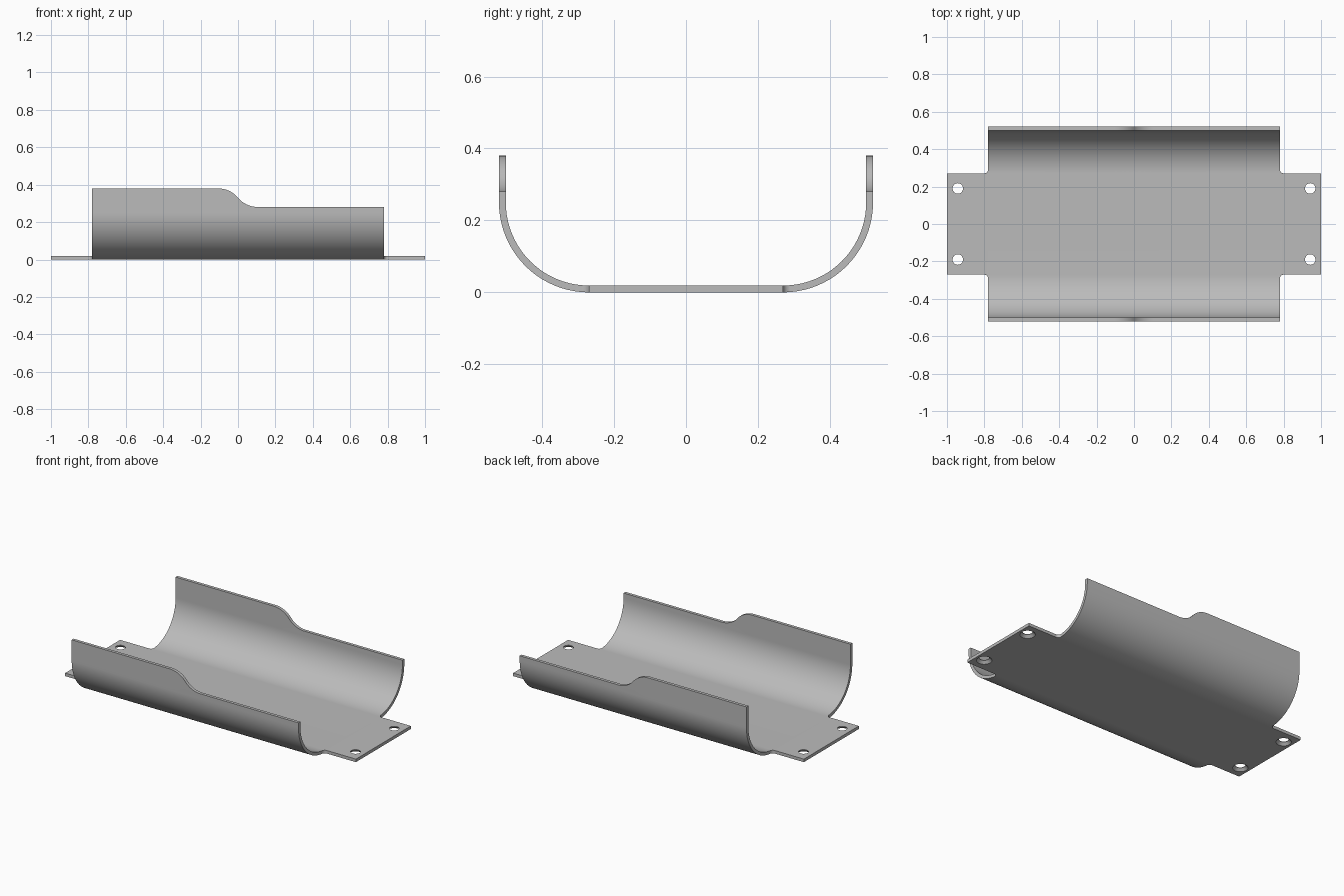
import bpy, bmesh
from math import sin, cos, pi, sqrt, asin

if "Cube" in bpy.data.objects:
    bpy.data.objects.remove(bpy.data.objects["Cube"])

BASE, BEND, SHEET = 0.27, 0.25, 0.019      # base half width, bend radius, thickness
END, TAB = 0.78, 1.0                       # trough and tab half lengths
HIGH, LOW, STEP = 0.38, 0.281, 0.105       # rim heights and half length of the step
SEGS = 20
FILLET = BEND * sin(pi / 2 / SEGS)

steel = bpy.data.materials.new("grey_steel")
steel.use_nodes = True
steel.diffuse_color = (0.5, 0.5, 0.5, 1)
steel.node_tree.nodes["Principled BSDF"].inputs["Base Color"].default_value = (0.5, 0.5, 0.5, 1)


def make_object(name, bm):
    mesh = bpy.data.meshes.new(name)
    bm.to_mesh(mesh)
    bm.free()
    mesh.materials.append(steel)
    obj = bpy.data.objects.new(name, mesh)
    bpy.context.collection.objects.link(obj)
    return obj


def apply_modifier(obj, mod):
    bpy.ops.object.select_all(action='DESELECT')
    obj.select_set(True)
    bpy.context.view_layer.objects.active = obj
    bpy.ops.object.modifier_apply(modifier=mod.name)


def add_face(bm, points):
    bm.faces.new([bm.verts.new(p) for p in points])


# Rim outline: two tangent arcs step down from the high to the low half
half = (HIGH - LOW) / 2
arc_r = (STEP ** 2 + half ** 2) / (2 * half)
sweep = asin(STEP / arc_r)
arc = [sweep * i / 10 for i in range(11)]
rim = [(-END, HIGH)]
rim += [(-STEP + arc_r * sin(a), HIGH - arc_r * (1 - cos(a))) for a in arc]
rim += [(STEP - arc_r * sin(a), LOW + arc_r * (1 - cos(a))) for a in arc[-2::-1]]
rim += [(END, LOW)]


# Trough: one cross-section per rim station
def section(x, top):
    side = [(BASE + BEND * sin(a), BEND * (1 - cos(a)))
            for a in (pi / 2 * i / SEGS for i in range(SEGS + 1))]
    side.append((BASE + BEND, top))
    return [(x, -y, z) for y, z in reversed(side)] + [(x, y, z) for y, z in side]


bm = bmesh.new()
rows = [section(x, top) for x, top in rim]
for a, b in zip(rows, rows[1:]):
    for j in range(len(a) - 1):
        add_face(bm, (a[j], b[j], b[j + 1], a[j + 1]))

# End tabs with rounded inner corners that follow the bend
inner = END + FILLET
for sx in (-1, 1):
    for x0, x1 in ((END, inner), (inner, TAB)):
        pts = [(sx * x0, -BASE, 0), (sx * x1, -BASE, 0), (sx * x1, BASE, 0), (sx * x0, BASE, 0)]
        add_face(bm, pts[::sx])
    for sy in (-1, 1):
        pts = [(sx * END, sy * BASE, 0)]
        for i in range(9):
            a = pi / 2 * i / 8
            x, dy = inner - FILLET * sin(a), FILLET * (1 - cos(a))
            pts.append((sx * x, sy * (BASE + dy), BEND - sqrt(BEND ** 2 - dy ** 2)))
        add_face(bm, pts[::sx * sy])
bmesh.ops.remove_doubles(bm, verts=bm.verts, dist=0.0001)
tray = make_object("bent_sheet_tray", bm)

solid = tray.modifiers.new("Thickness", 'SOLIDIFY')
solid.thickness = SHEET
solid.offset = 1
solid.use_even_offset = True
apply_modifier(tray, solid)

# Countersunk screw holes, wide at the underside
bm = bmesh.new()
for cx in (-0.942, 0.942):
    for cy in (-0.19, 0.19):
        rings = []
        for r, z in ((0.049, -0.005), (0.028, 0.016), (0.028, 0.04)):
            rings.append([bm.verts.new((cx + r * cos(2 * pi * i / 32), cy + r * sin(2 * pi * i / 32), z))
                          for i in range(32)])
        bm.faces.new(rings[0][::-1])
        bm.faces.new(rings[-1])
        for a, b in zip(rings, rings[1:]):
            for i in range(32):
                k = (i + 1) % 32
                bm.faces.new((a[i], a[k], b[k], b[i]))
cutter = make_object("screw_hole_cutter", bm)
cutter.hide_render = True

holes = tray.modifiers.new("Holes", 'BOOLEAN')
holes.operation = 'DIFFERENCE'
holes.solver = 'EXACT'
holes.object = cutter
apply_modifier(tray, holes)
bpy.data.objects.remove(cutter)

# Smooth bends with crisp sheet edges
bpy.ops.object.shade_smooth_by_angle(angle=pi / 6)
weighted = tray.modifiers.new("Flat normals", 'WEIGHTED_NORMAL')
weighted.keep_sharp = True
